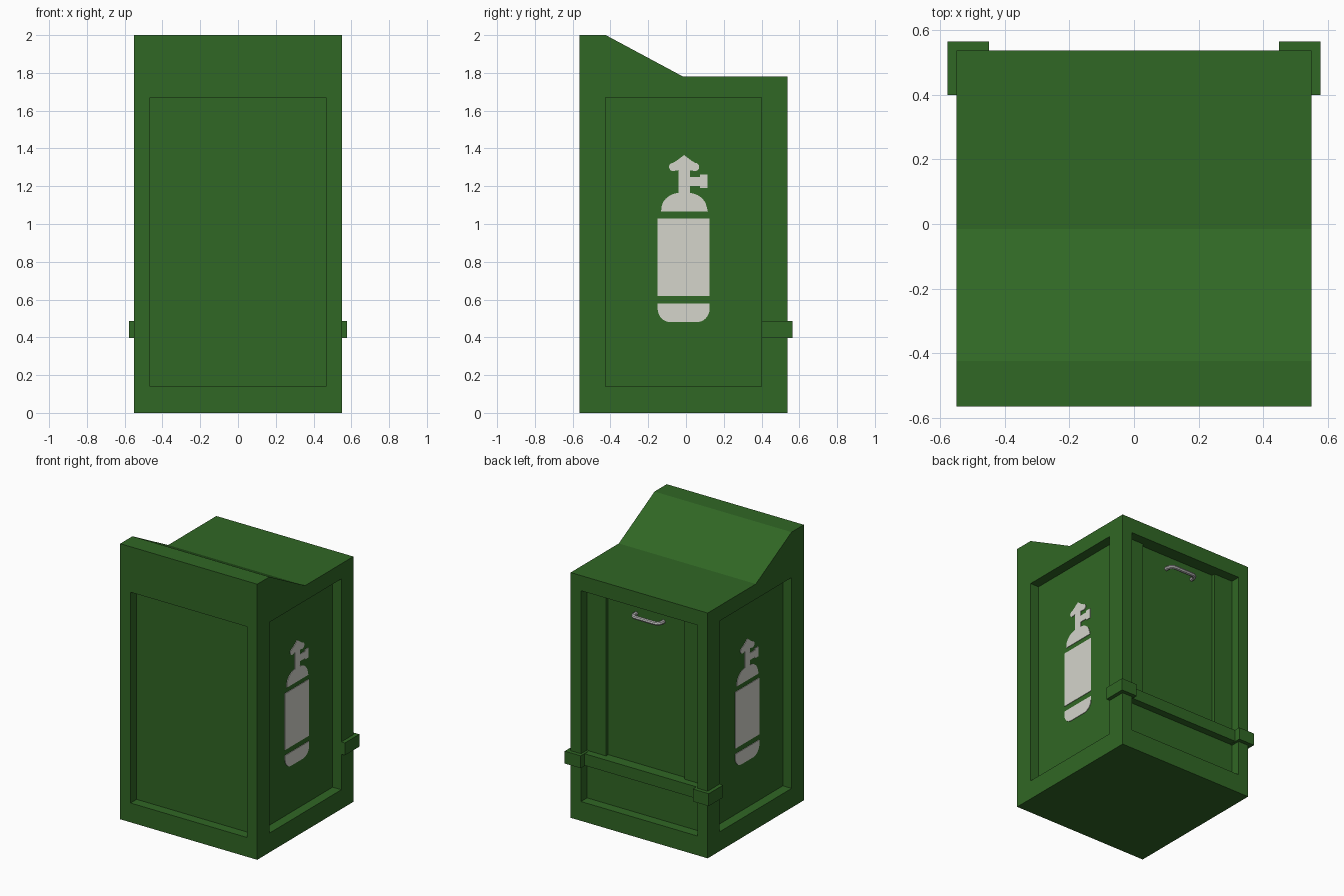
import bpy, bmesh, math

if "Cube" in bpy.data.objects:
    bpy.data.objects.remove(bpy.data.objects["Cube"])

def material(name, rgb):
    m = bpy.data.materials.new(name)
    m.diffuse_color = (*rgb, 1)
    m.use_nodes = True
    m.node_tree.nodes["Principled BSDF"].inputs["Base Color"].default_value = m.diffuse_color
    return m

GREEN = material("dark green", (0.030, 0.135, 0.018))
PALE = material("pale grey", (0.66, 0.66, 0.60))
METAL = material("handle grey", (0.50, 0.50, 0.49))

def prism(name, pts, x0, x1, mat):
    """Extrude a (y, z) outline along x."""
    bm = bmesh.new()
    face = bm.faces.new([bm.verts.new((x0, y, z)) for y, z in pts])
    ext = bmesh.ops.extrude_face_region(bm, geom=[face])
    for v in ext["geom"]:
        if isinstance(v, bmesh.types.BMVert):
            v.co.x = x1
    bmesh.ops.recalc_face_normals(bm, faces=bm.faces)
    me = bpy.data.meshes.new(name)
    bm.to_mesh(me)
    bm.free()
    me.materials.append(mat)
    ob = bpy.data.objects.new(name, me)
    bpy.context.collection.objects.link(ob)
    return ob

def box(name, x, y, z, mat=GREEN):
    return prism(name, [(y[0], z[0]), (y[1], z[0]), (y[1], z[1]), (y[0], z[1])], x[0], x[1], mat)

def arc(cy, cz, ry, rz, a0, a1, n=8):
    return [(cy + ry * math.cos(math.radians(a0 + (a1 - a0) * i / n)),
             cz + rz * math.sin(math.radians(a0 + (a1 - a0) * i / n))) for i in range(n + 1)]

# cabinet body with raised, sloping front top
body = prism("cabinet_body", [(-0.565, 0), (0.537, 0), (0.537, 1.78), (-0.015, 1.78),
                              (-0.425, 2), (-0.565, 2)], -0.55, 0.55, GREEN)

# recessed panels on all four sides, plus the deeper door on the back
Z = (0.14, 1.67)
cuts = [((-0.467, 0.467), (-0.7, -0.495), Z),
        ((-0.467, 0.467), (0.467, 0.7), Z),
        ((0.48, 0.7), (-0.425, 0.40), Z),
        ((-0.7, -0.48), (-0.425, 0.40), Z),
        ((-0.315, 0.315), (0.442, 0.7), (0.45, 1.67))]
bpy.context.view_layer.objects.active = body
for c in cuts:
    cutter = box("panel_cutter", *c)
    cutter.hide_render = True
    mod = body.modifiers.new("recess", 'BOOLEAN')
    mod.operation = 'DIFFERENCE'
    mod.solver = 'EXACT'
    mod.object = cutter
    bpy.ops.object.modifier_apply(modifier=mod.name)
    bpy.data.objects.remove(cutter)

# crossbar and its corner brackets on the back
box("crossbar", (-0.46, 0.46), (0.44, 0.52), (0.40, 0.485))
for s, side in ((1, "right"), (-1, "left")):
    box("corner_bracket_" + side, sorted((s * 0.45, s * 0.578)), (0.40, 0.565), (0.397, 0.487))

# painted gas cylinder on both side panels
lower = arc(-0.08, 0.55, 0.07, 0.07, 180, 270) + arc(0.055, 0.55, 0.07, 0.07, 270, 360)
emblem = {
    "base": lower + [(0.125, 0.58), (-0.15, 0.58)],
    "middle": [(-0.15, 0.62), (0.125, 0.62), (0.125, 1.03), (-0.15, 1.03)],
    "shoulder": [(-0.132, 1.065), (0.116, 1.065)] + arc(0.01, 1.08, 0.10, 0.085, 10, 85)
                + arc(-0.03, 1.08, 0.10, 0.085, 95, 170),
    "neck": [(-0.04, 1.155), (0.02, 1.155), (0.02, 1.20), (0.075, 1.20), (0.075, 1.19),
             (0.115, 1.19), (0.115, 1.262), (0.075, 1.262), (0.075, 1.25), (0.02, 1.25),
             (0.02, 1.285), (-0.04, 1.285)],
    "valve_handle": [(-0.04, 1.285), (0.02, 1.285)] + arc(0.048, 1.302, 0.022, 0.022, -90, 90)
                    + [(0.03, 1.335), (-0.01, 1.365), (-0.05, 1.335)]
                    + arc(-0.068, 1.302, 0.022, 0.022, 90, 270),
}
for s, side in ((1, "right"), (-1, "left")):
    for part, pts in emblem.items():
        turned = [(-0.0125 + s * (y + 0.0125), z) for y, z in pts]
        prism("cylinder_%s_%s" % (part, side), turned, s * 0.478, s * 0.484, PALE)

# curved pull handle on the door
cu = bpy.data.curves.new("door_handle", 'CURVE')
cu.dimensions = '3D'
cu.bevel_depth = 0.014
cu.bevel_resolution = 2
cu.use_fill_caps = True
path = ([(-0.13, 0.435)] + arc(-0.095, 0.462, 0.035, 0.035, 180, 90, 5)
        + arc(0.055, 0.462, 0.035, 0.035, 90, 0, 5) + [(0.09, 0.435)])
sp = cu.splines.new('POLY')
sp.points.add(len(path) - 1)
for p, (x, y) in zip(sp.points, path):
    p.co = (x, y, 1.57, 1)
cu.materials.append(METAL)
handle = bpy.data.objects.new("door_handle", cu)
bpy.context.collection.objects.link(handle)
bpy.ops.object.select_all(action='DESELECT')
handle.select_set(True)
bpy.context.view_layer.objects.active = handle
bpy.ops.object.convert(target='MESH')
bpy.ops.object.shade_smooth_by_angle()
